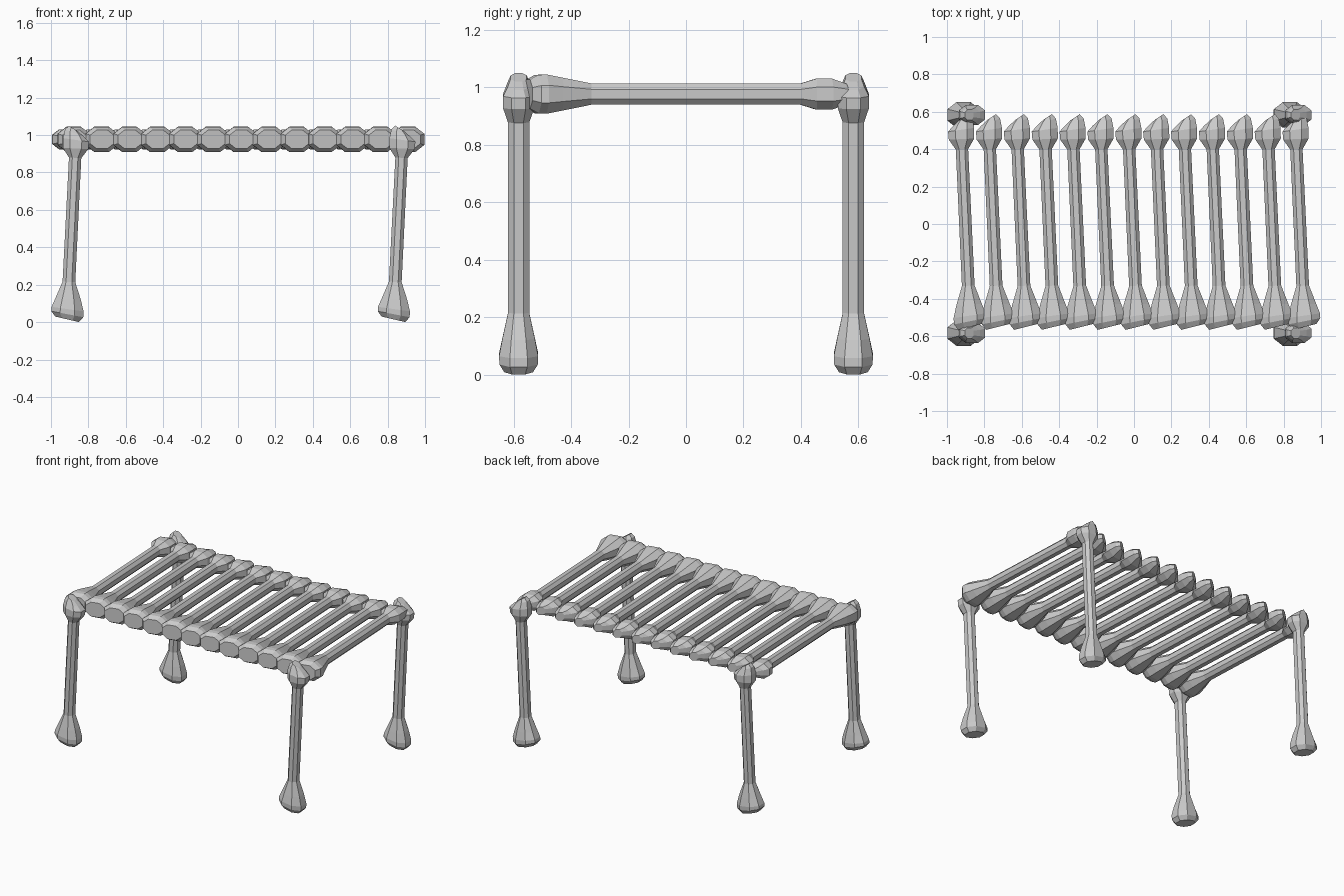
import bpy, bmesh
from mathutils import Matrix
from math import pi

if "Cube" in bpy.data.objects:
    bpy.data.objects.remove(bpy.data.objects["Cube"])

# Bone rings along its axis: position, half width, half depth, sideways offset, slant
RINGS = [
    (0.000, 0.064, 0.050, 0.000, 0.20),
    (0.030, 0.086, 0.067, 0.000, 0.15),
    (0.060, 0.086, 0.068, 0.000, 0.10),
    (0.120, 0.068, 0.057, 0.000, 0.00),
    (0.220, 0.034, 0.037, 0.000, 0.00),
    (0.950, 0.033, 0.037, 0.000, 0.00),
    (1.005, 0.068, 0.054, 0.000, 0.00),
    (1.055, 0.070, 0.054, 0.000, 0.10),
    (1.095, 0.052, 0.038, 0.010, 0.35),
    (1.122, 0.024, 0.028, 0.018, 0.60),
]
C = 0.45
SECTION = [(1, -C), (1, C), (C, 1), (-C, 1), (-1, C), (-1, -C), (-C, -1), (C, -1)]


def bone_mesh(name, stretch):
    """Faceted bone: octagonal rings bridged along z, wide end at the origin."""
    bm = bmesh.new()
    loops = []
    for s, hx, hy, off, slant in RINGS:
        loops.append([bm.verts.new((off + u * hx, v * hy, (s + slant * u * hx) * stretch))
                      for u, v in SECTION])
    for a, b in zip(loops, loops[1:]):
        for i in range(8):
            j = (i + 1) % 8
            bm.faces.new((a[i], a[j], b[j], b[i]))
    bm.faces.new(loops[0][::-1])
    bm.faces.new(loops[-1])
    bmesh.ops.recalc_face_normals(bm, faces=bm.faces[:])
    mesh = bpy.data.meshes.new(name)
    bm.to_mesh(mesh)
    bm.free()
    return mesh


def place(name, mesh, matrix):
    ob = bpy.data.objects.new(name, mesh)
    bpy.context.collection.objects.link(ob)
    ob.matrix_world = matrix


# Table top: thirteen bones lying front to back, slightly skewed
slat = bone_mesh("slat_bone", 1.0)
for i in range(13):
    place(f"slat_{i + 1:02d}", slat,
          Matrix.Translation((-0.876 + i * 0.149, -0.55, 0.977))
          @ Matrix.Rotation(0.046, 4, 'Z') @ Matrix.Rotation(-pi / 2, 4, 'X'))

# Four upright bone legs, all leaning the same way
leg = bone_mesh("leg_bone", 0.91)
for side, x in (("left", -0.914), ("right", 0.831)):
    for end, y in (("front", -0.583), ("back", 0.583)):
        place(f"{end}_{side}_leg", leg,
              Matrix.Translation((x, y, 0.015))
              @ Matrix.Rotation(0.05, 4, 'Y') @ Matrix.Rotation(pi, 4, 'Z'))
